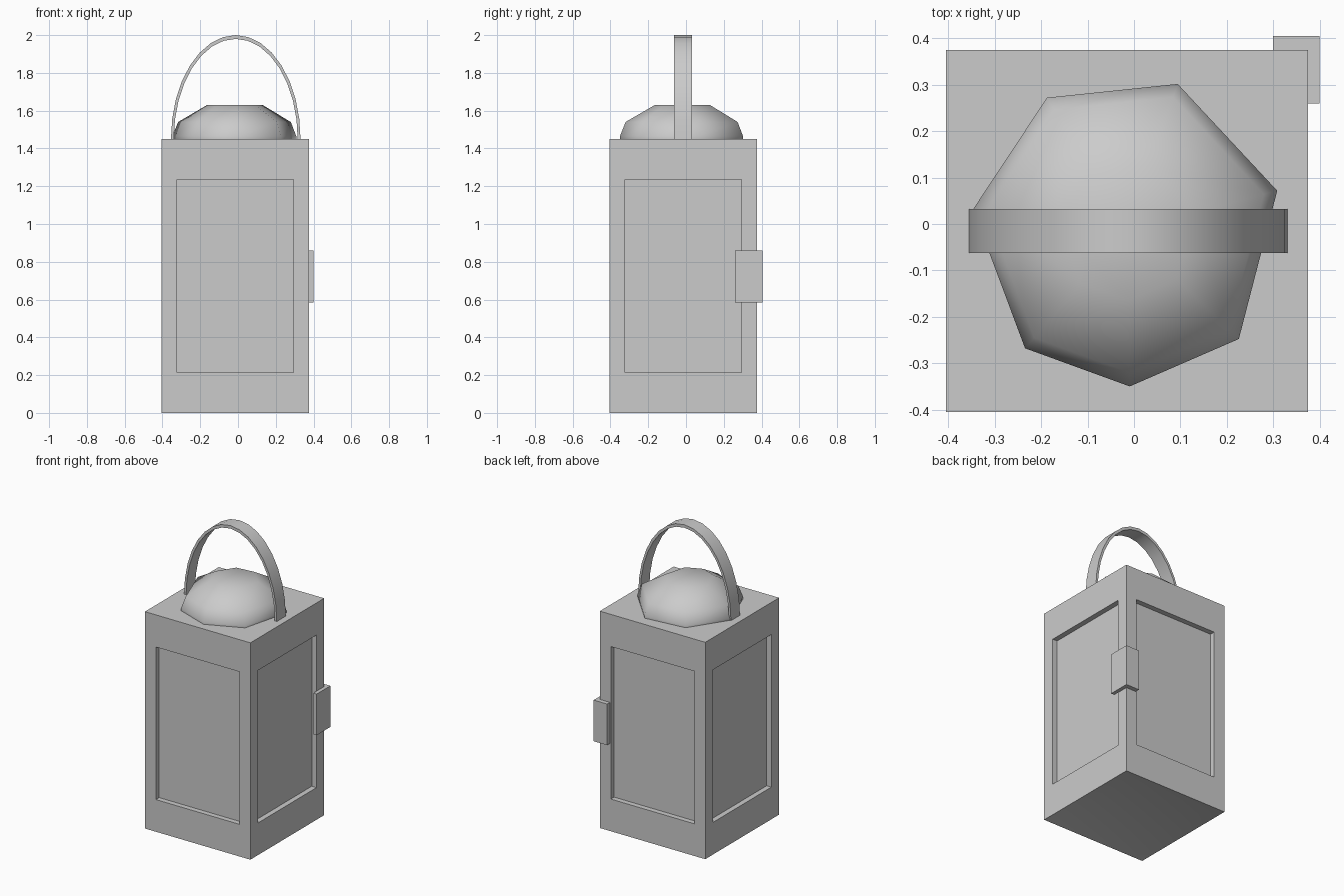
import bpy, bmesh, math

if "Cube" in bpy.data.objects:
    bpy.data.objects.remove(bpy.data.objects["Cube"])

C = -0.015  # shared centre of body, dome and handle


def finish(name, bm, angle=None):
    bmesh.ops.recalc_face_normals(bm, faces=bm.faces)
    me = bpy.data.meshes.new(name)
    bm.to_mesh(me)
    bm.free()
    ob = bpy.data.objects.new(name, me)
    bpy.context.collection.objects.link(ob)
    if angle:
        bpy.ops.object.select_all(action='DESELECT')
        ob.select_set(True)
        bpy.context.view_layer.objects.active = ob
        bpy.ops.object.shade_smooth_by_angle(angle=math.radians(angle))
    return ob


def prism(bm, pts, axis_point, lo, hi):
    """Extrude a closed 2D outline between lo and hi."""
    face = bm.faces.new([bm.verts.new(axis_point(a, b, lo)) for a, b in pts])
    ext = bmesh.ops.extrude_face_region(bm, geom=[face])
    for v in ext['geom']:
        if isinstance(v, bmesh.types.BMVert):
            v.co += axis_point(0, 0, hi) - axis_point(0, 0, lo)


from mathutils import Vector

# Lantern body with recessed window panels and a shallow hollow underneath
bm = bmesh.new()
bmesh.ops.create_cube(bm, size=1)
for v in bm.verts:
    v.co = Vector((C + v.co.x * 0.78, C + v.co.y * 0.78, 0.725 + v.co.z * 1.45))
bm.normal_update()
sides = [f for f in bm.faces if abs(f.normal.z) < 0.5]
base = [f for f in bm.faces if f.normal.z < -0.5]
bmesh.ops.inset_individual(bm, faces=sides, thickness=0.115)
for f in sides:
    for v in f.verts:
        v.co.z = 0.215 if v.co.z < 0.7 else 1.235
bmesh.ops.inset_individual(bm, faces=sides, thickness=0, depth=-0.035)
bmesh.ops.inset_individual(bm, faces=base, thickness=0.115, depth=-0.02)
finish("lantern_body", bm, 30)

# Low-poly domed cap, seven-sided
bm = bmesh.new()
angles = [15, 71, 121, 172, 229, 271, 316]
rings = []
for r, z in [(0.335, 1.45), (0.335, 1.465), (0.305, 1.54), (0.15, 1.63)]:
    rings.append([bm.verts.new((C + r * math.cos(math.radians(a)),
                                C + r * math.sin(math.radians(a)), z)) for a in angles])
for low, up in zip(rings, rings[1:]):
    for i in range(7):
        j = (i + 1) % 7
        bm.faces.new((low[i], low[j], up[j], up[i]))
bm.faces.new(rings[-1])
bm.faces.new(rings[0][::-1])
finish("dome_cap", bm, 60)

# Arched strap handle
bm = bmesh.new()
N = 16


def arc(rx, rz):
    return [(-0.012 + rx * math.cos(math.pi * i / N),
             1.45 + rz * math.sin(math.pi * i / N)) for i in range(N + 1)]


prism(bm, arc(0.343, 0.55) + arc(0.328, 0.53)[::-1],
      lambda a, b, c: Vector((a, c, b)), -0.063, 0.032)
finish("handle", bm, 35)

# Corner latch wrapping the back right edge
bm = bmesh.new()
prism(bm, [(0.30, 0.375), (0.375, 0.375), (0.375, 0.26),
           (0.40, 0.26), (0.40, 0.405), (0.30, 0.405)],
      lambda a, b, c: Vector((a, b, c)), 0.585, 0.86)
finish("latch", bm)
